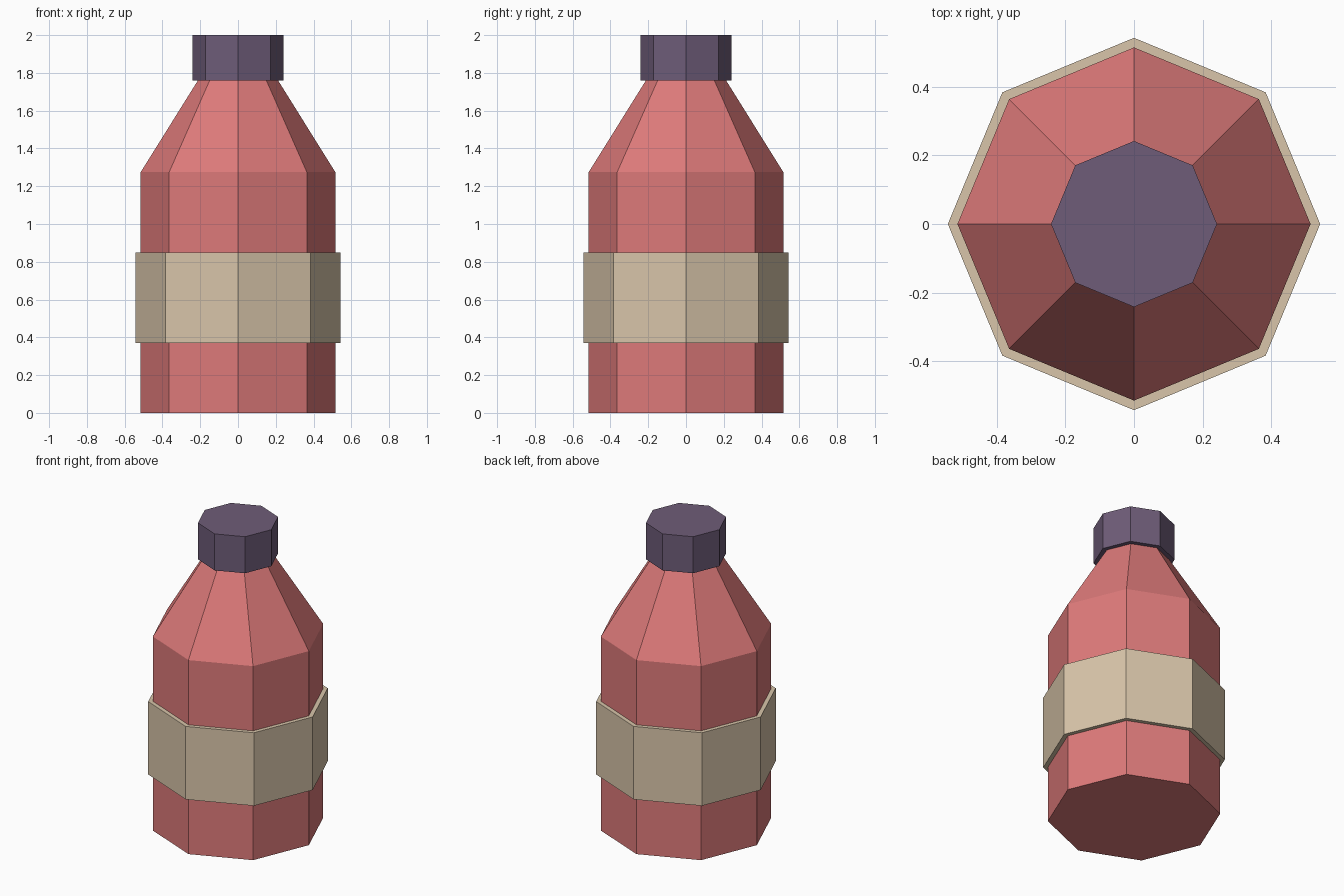
import bpy
import bmesh
from math import cos, sin, tau

SIDES = 8

cube = bpy.data.objects.get("Cube")
if cube:
    bpy.data.objects.remove(cube, do_unlink=True)


def make_material(name, rgb):
    mat = bpy.data.materials.new(name)
    mat.use_nodes = True
    mat.diffuse_color = (*rgb, 1)
    mat.node_tree.nodes["Principled BSDF"].inputs["Base Color"].default_value = (*rgb, 1)
    return mat


def lathe(name, profile, mat, closed=False):
    """Turn (radius, height) points into a flat-sided solid, or a ring if closed."""
    bm = bmesh.new()
    rings = [[bm.verts.new((r * cos(tau * i / SIDES), r * sin(tau * i / SIDES), z))
              for i in range(SIDES)] for r, z in profile]
    pairs = list(zip(rings, rings[1:]))
    if closed:
        pairs.append((rings[-1], rings[0]))
    else:
        bm.faces.new(rings[0])
        bm.faces.new(rings[-1])
    for low, high in pairs:
        for i in range(SIDES):
            j = (i + 1) % SIDES
            bm.faces.new((low[i], low[j], high[j], high[i]))
    bmesh.ops.recalc_face_normals(bm, faces=bm.faces)
    mesh = bpy.data.meshes.new(name)
    bm.to_mesh(mesh)
    bm.free()
    mesh.materials.append(mat)
    obj = bpy.data.objects.new(name, mesh)
    bpy.context.collection.objects.link(obj)
    return obj


red = make_material("soft red", (0.73, 0.195, 0.195))
beige = make_material("label beige", (0.69, 0.56, 0.40))
purple = make_material("cap purple", (0.156, 0.107, 0.188))

# Bottle with straight wall and tapered shoulder
lathe("bottle_body", [(0.515, 0), (0.515, 1.275), (0.206, 1.77)], red)
# Raised band around the lower half
lathe("label_band", [(0.51, 0.37), (0.543, 0.37), (0.543, 0.85), (0.51, 0.85)], beige, closed=True)
# Screw cap
lathe("cap", [(0.242, 1.76), (0.242, 2.0)], purple)
